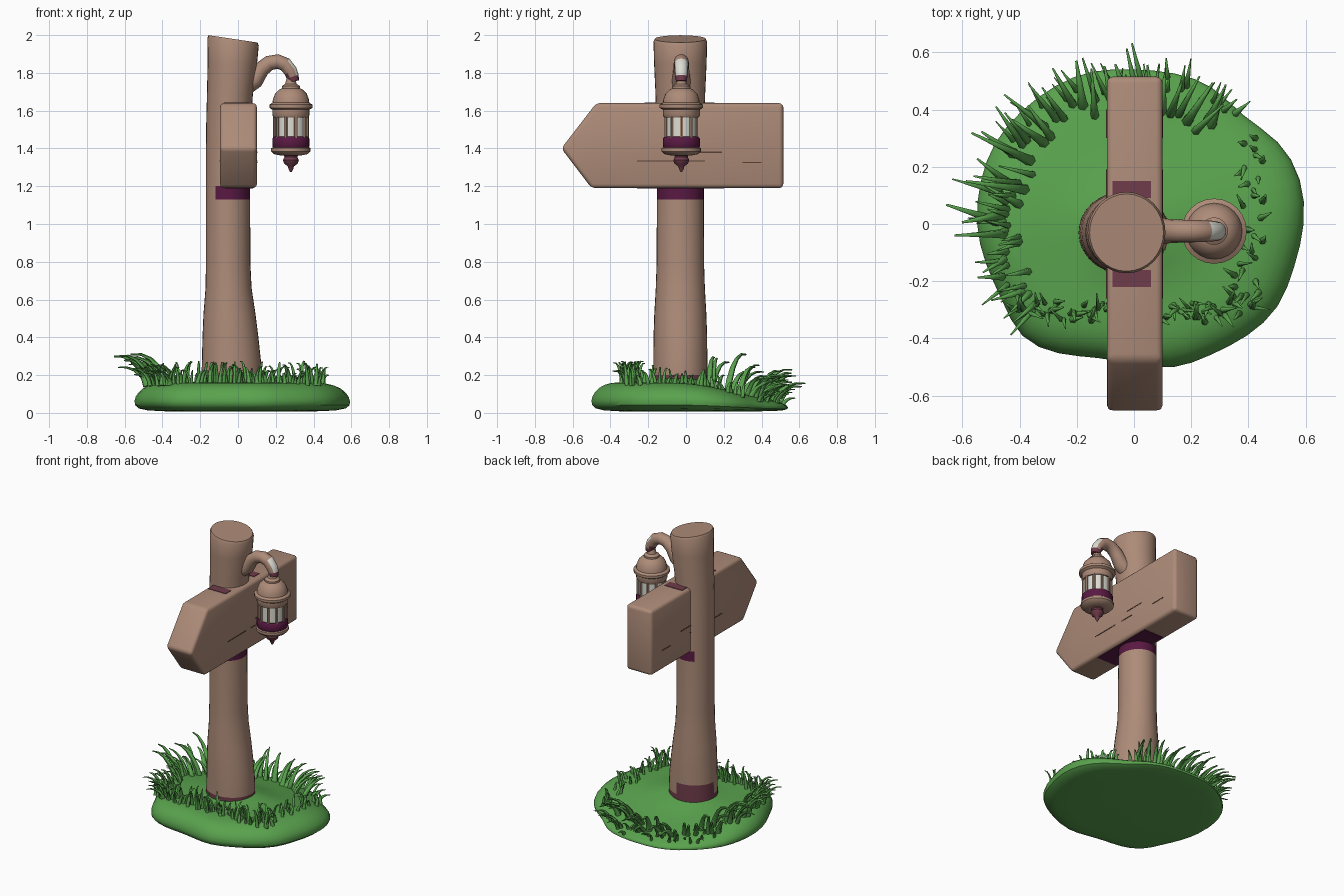
import bpy, bmesh, math, random
from mathutils import Vector

random.seed(4)
cube = bpy.data.objects.get("Cube")
if cube:
    bpy.data.objects.remove(cube)


def material(name, rgb):
    m = bpy.data.materials.new(name)
    m.use_nodes = True
    m.diffuse_color = (*rgb, 1)
    m.node_tree.nodes["Principled BSDF"].inputs["Base Color"].default_value = (*rgb, 1)
    return m


WOOD = material("wood brown", (0.42, 0.26, 0.19))
GRASS = material("grass green", (0.10, 0.36, 0.075))
PLUM = material("dark plum", (0.10, 0.01, 0.055))
ROSE = material("dusky maroon", (0.16, 0.045, 0.07))
GLASS = material("lantern white", (0.72, 0.72, 0.66))
CRACK = material("crack brown", (0.10, 0.05, 0.035))


def finish(name, bm, mats, rule=None, angle=40):
    """Turn a bmesh into a shaded object, painting faces by a rule."""
    bmesh.ops.recalc_face_normals(bm, faces=bm.faces)
    me = bpy.data.meshes.new(name)
    bm.to_mesh(me)
    bm.free()
    ob = bpy.data.objects.new(name, me)
    bpy.context.collection.objects.link(ob)
    for m in mats:
        me.materials.append(m)
    if rule:
        for p in me.polygons:
            p.material_index = rule(p.center, p.normal)
    bpy.ops.object.select_all(action='DESELECT')
    ob.select_set(True)
    bpy.context.view_layer.objects.active = ob
    bpy.ops.object.shade_smooth_by_angle(angle=math.radians(angle))
    return ob


def skin(bm, rings):
    """Bridge rings of points into a closed tube."""
    loops = [[bm.verts.new(p) for p in ring] for ring in rings]
    n = len(loops[0])
    for a, b in zip(loops, loops[1:]):
        for i in range(n):
            j = (i + 1) % n
            bm.faces.new((a[i], a[j], b[j], b[i]))
    bm.faces.new(loops[0])
    bm.faces.new(loops[-1])


def circle(cx, cy, z, rx, ry, n):
    return [Vector((cx + rx * math.cos(k * math.tau / n),
                    cy + ry * math.sin(k * math.tau / n), z)) for k in range(n)]


def sweep(bm, pts, radii, sides):
    rings = []
    for i, p in enumerate(pts):
        t = (pts[min(i + 1, len(pts) - 1)] - pts[max(i - 1, 0)]).normalized()
        side = t.cross(Vector((0.13, 1, 0.07))).normalized()
        other = t.cross(side)
        rings.append([p + radii[i] * (side * math.cos(k * math.tau / sides)
                                      + other * math.sin(k * math.tau / sides))
                      for k in range(sides)])
    skin(bm, rings)


def box(bm, lo, hi):
    res = bmesh.ops.create_cube(bm, size=1)
    for v in res["verts"]:
        v.co = [(a + b) / 2 + c * (b - a) for a, b, c in zip(lo, hi, v.co)]


# Leaning post with a flared foot and a sloped top: z, centre x, radii
POST_Y = -0.03
post = [(0.08, -0.035, 0.16, 0.145), (0.2, -0.035, 0.158, 0.144), (0.28, -0.035, 0.156, 0.143),
        (0.4, -0.04, 0.148, 0.142), (0.52, -0.045, 0.138, 0.138), (0.66, -0.05, 0.122, 0.130),
        (0.78, -0.052, 0.118, 0.126), (1.13, -0.053, 0.117, 0.124), (1.2, -0.053, 0.117, 0.124),
        (1.5, -0.052, 0.117, 0.126), (1.7, -0.042, 0.122, 0.132), (1.85, -0.03, 0.131, 0.139),
        (1.965, -0.026, 0.136, 0.142), (1.98, -0.026, 0.129, 0.135)]
rings = [circle(x, POST_Y, z, rx, ry, 32) for z, x, rx, ry in post]
for ring in rings[-2:]:
    for v in ring:
        v.z -= 0.15 * (v.x + 0.026)
bm = bmesh.new()
skin(bm, rings)


def post_paint(c, n):
    if 1.13 < c.z < 1.2 and c.x > -0.11:
        return 1
    return 2 if c.z < 0.2 or (c.z < 0.28 and n.y - n.x > 0.9) else 0


finish("post", bm, [WOOD, PLUM, ROSE], post_paint)

# Arrow-shaped board
outline = [(-0.66, 1.40), (-0.475, 1.64), (0.515, 1.64), (0.515, 1.19), (-0.50, 1.19)]
bm = bmesh.new()
skin(bm, [[Vector((x, y, z)) for y, z in outline] for x in (-0.095, 0.1)])
bmesh.ops.bevel(bm, geom=bm.edges[:], offset=0.022, segments=3, affect='EDGES', profile=0.5)
finish("arrow_board", bm, [WOOD], angle=35)

# Stains on the board around the post
bm = bmesh.new()
for y0, y1 in ((0.09, 0.15), (-0.22, -0.16)):
    box(bm, (-0.075, y0, 1.637), (0.06, y1, 1.643))
finish("board_top_stains", bm, [ROSE])
bm = bmesh.new()
box(bm, (-0.07, -0.26, 1.187), (0.08, 0.2, 1.193))
finish("board_underside_stain", bm, [PLUM])

# Cracks in both faces of the board
bm = bmesh.new()
for x in (-0.095, 0.1):
    for y, z, length in ((-0.26, 1.333, 0.2), (0.0, 1.333, 0.1), (0.3, 1.325, 0.1), (0.05, 1.38, 0.14)):
        box(bm, (x - 0.002, y, z - 0.003), (x + 0.002, y + length, z + 0.003))
finish("board_cracks", bm, [CRACK])

# Curved arm carrying the lantern
LX, LY = 0.28, -0.025
knots = [Vector((x, LY, z)) for x, z in ((0.03, 1.73), (0.09, 1.765), (0.125, 1.82), (0.165, 1.852),
                                         (0.21, 1.86), (0.25, 1.845), (0.278, 1.81), (0.29, 1.78),
                                         (0.295, 1.755))]
bm = bmesh.new()
sweep(bm, knots, [0.055, 0.048, 0.042, 0.04, 0.039, 0.038, 0.036, 0.033, 0.028], 16)


def arm_paint(c, n):
    if c.z < 1.79 and c.x > 0.25:
        return 1
    return 2 if c.x > 0.25 and n.x > 0.5 and c.z < 1.86 else 0


finish("lantern_arm", bm, [WOOD, ROSE, GLASS], arm_paint)

# Lantern body turned on a lathe: radius, z
parts = {
    "lantern_finial": (ROSE, [(0.004, 1.275), (0.012, 1.29), (0.016, 1.305), (0.036, 1.32),
                              (0.042, 1.338), (0.034, 1.355), (0.04, 1.37)]),
    "lantern_base": (WOOD, [(0.05, 1.362), (0.09, 1.37), (0.104, 1.385), (0.104, 1.402), (0.09, 1.408)]),
    "lantern_band": (PLUM, [(0.092, 1.4), (0.098, 1.412), (0.098, 1.452), (0.09, 1.462)]),
    "lantern_glass": (GLASS, [(0.084, 1.45), (0.084, 1.59)]),
    "lantern_roof": (WOOD, [(0.092, 1.565), (0.098, 1.575), (0.098, 1.605), (0.114, 1.615),
                            (0.114, 1.632), (0.098, 1.642), (0.095, 1.66), (0.084, 1.69),
                            (0.062, 1.712), (0.048, 1.718), (0.048, 1.73), (0.03, 1.742),
                            (0.022, 1.775)]),
}
for name, (mat, profile) in parts.items():
    bm = bmesh.new()
    skin(bm, [circle(LX, LY, z, r, r, 24) for r, z in profile])
    finish(name, bm, [mat])

# Upright bars around the glass
bm = bmesh.new()
for p in circle(LX, LY, 0, 0.086, 0.086, 10):
    skin(bm, [circle(p.x, p.y, z, 0.009, 0.009, 6) for z in (1.44, 1.59)])
finish("lantern_bars", bm, [WOOD])


# Lumpy mound, tall at the front and sloping away to the back
def height(y):
    t = min(max((y + 0.05) / 0.6, 0), 1)
    return 0.16 - 0.1 * t * t * (3 - 2 * t)


edge = [.60, .61, .59, .53, .56, .55, .54, .56, .56, .56, .57, .56,
        .555, .54, .53, .57, .53, .48, .49, .53, .53, .56, .59, .58]
layers = [(0.5, 0), (0.93, 0), (1.01, 0.2), (1.0, 0.5), (0.93, 0.8), (0.8, 0.97),
          (0.6, 0.96), (0.4, 0.97), (0.25, 1.1), (0.08, 1.15)]
rings = []
for f, h in layers:
    ring = []
    for k, r in enumerate(edge):
        a = k * math.tau / len(edge)
        x, y = f * r * math.cos(a), f * r * math.sin(a)
        ring.append(Vector((x, y, 0.008 + h * height(y))))
    rings.append(ring)
bm = bmesh.new()
skin(bm, rings)
mound = finish("grassy_mound", bm, [GRASS], angle=60)
mound.modifiers.new("smooth", 'SUBSURF').levels = 1


# Tapered, arching blades of grass
def blade(bm, x, y, angle, out, up, r):
    d = Vector((math.cos(angle), math.sin(angle), 0))
    base = Vector((x, y, height(y) - 0.015))
    steps = [i / 5 for i in range(6)]
    pts = [base + d * out * t ** 1.4 + Vector((0, 0, up * math.sin(1.75 * t))) for t in steps]
    sweep(bm, pts, [r * (1.05 - 0.85 * t) for t in steps], 6)


U = random.uniform


def rim_blades(bm, count, deg, rad, out, up, r):
    for i in range(count):
        a = math.radians(deg[0] + (deg[1] - deg[0]) * (i + U(0, 1)) / count)
        q = U(*rad)
        blade(bm, q * math.cos(a), q * math.sin(a), a + U(-0.35, 0.35), U(*out), U(*up), U(*r))


bm = bmesh.new()
for i in range(75):
    x = -0.43 + 0.86 * (i + U(0, 1)) / 75
    y = -0.31 + 0.25 * max(abs(x) - 0.25, 0) + U(-0.035, 0.035)
    blade(bm, x, y, U(0, math.tau), U(0.02, 0.06), U(0.06, 0.13), U(0.009, 0.013))
finish("front_grass", bm, [GRASS], angle=60)

bm = bmesh.new()
for i in range(28):
    blade(bm, U(0.35, 0.45), -0.24 + 0.56 * i / 28, U(0, math.tau), U(0.02, 0.05),
          U(0.05, 0.1), U(0.009, 0.014))
finish("side_grass", bm, [GRASS], angle=60)

bm = bmesh.new()
rim_blades(bm, 34, (48, 185), (0.38, 0.49), (0.12, 0.19), (0.08, 0.17), (0.014, 0.021))
rim_blades(bm, 26, (45, 150), (0.46, 0.53), (0.05, 0.1), (0.03, 0.08), (0.009, 0.013))
rim_blades(bm, 26, (165, 222), (0.40, 0.5), (0.06, 0.12), (0.05, 0.12), (0.01, 0.015))
blade(bm, -0.36, 0.22, 2.7, 0.23, 0.21, 0.02)
blade(bm, -0.38, 0.12, 3.0, 0.21, 0.17, 0.02)
finish("rim_grass", bm, [GRASS], angle=60)
